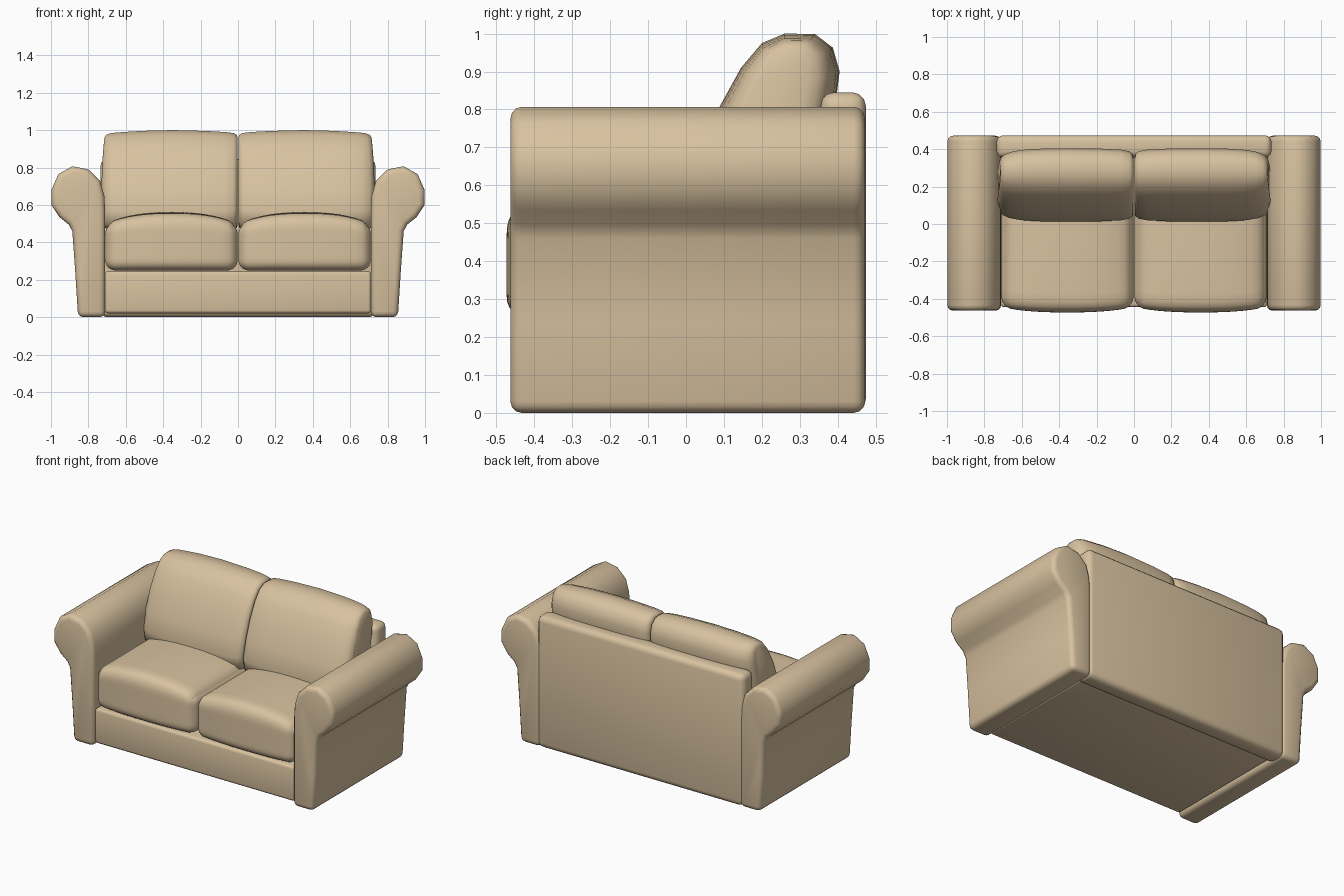
import bpy, bmesh, math
from mathutils import Vector

if "Cube" in bpy.data.objects:
    bpy.data.objects.remove(bpy.data.objects["Cube"])

fabric = bpy.data.materials.new("tan fabric")
fabric.diffuse_color = (0.69, 0.54, 0.35, 1)
fabric.use_nodes = True
fabric.node_tree.nodes["Principled BSDF"].inputs["Base Color"].default_value = fabric.diffuse_color


def finish(bm, name, angle=50):
    bmesh.ops.recalc_face_normals(bm, faces=bm.faces)
    me = bpy.data.meshes.new(name)
    bm.to_mesh(me)
    bm.free()
    me.materials.append(fabric)
    ob = bpy.data.objects.new(name, me)
    bpy.context.collection.objects.link(ob)
    bpy.ops.object.select_all(action='DESELECT')
    ob.select_set(True)
    bpy.context.view_layer.objects.active = ob
    bpy.ops.object.shade_smooth_by_angle(angle=math.radians(angle))
    return ob


def loft(rings, name, angle=50, bevel=0):
    """Skin equal-length rings of points, cap the ends, round sharp edges."""
    bm = bmesh.new()
    loops = [[bm.verts.new(p) for p in ring] for ring in rings]
    n = len(loops[0])
    for a, b in zip(loops, loops[1:]):
        for i in range(n):
            j = (i + 1) % n
            bm.faces.new((a[i], a[j], b[j], b[i]))
    bm.faces.new(loops[0])
    bm.faces.new(loops[-1][::-1])
    bmesh.ops.recalc_face_normals(bm, faces=bm.faces)
    if bevel:
        sharp = [e for e in bm.edges if e.calc_face_angle() > math.radians(60)]
        bmesh.ops.bevel(bm, geom=sharp, offset=bevel, segments=3, profile=0.5,
                        affect='EDGES', clamp_overlap=True)
    return finish(bm, name, angle)


def box(name, lo, hi, bevel):
    rings = [[(lo[0], y, lo[2]), (hi[0], y, lo[2]), (hi[0], y, hi[2]), (lo[0], y, hi[2])]
             for y in (lo[1], hi[1])]
    return loft(rings, name, 50, bevel)


# rolled arms: one x-z profile run front to back
ARM = [(0.71, 0), (0.855, 0), (0.87, 0.24), (0.886, 0.46), (0.905, 0.495), (0.955, 0.535),
       (0.998, 0.60), (0.998, 0.68), (0.96, 0.765), (0.885, 0.807), (0.80, 0.79),
       (0.738, 0.73), (0.715, 0.65), (0.71, 0.57)]
for side, s in (("left", -1), ("right", 1)):
    loft([[(s * x, y, z) for x, z in ARM] for y in (-0.463, 0.472)],
         side + "_arm", 50, 0.03)

# base and back rest
box("base", (-0.712, -0.445, 0.02), (0.712, 0.37, 0.245), 0.018)
box("back_rest", (-0.735, 0.355, 0.0), (0.735, 0.474, 0.845), 0.035)


# puffed seat cushions: rounded box, bulging upward and forward
def seat_cushion(name, s):
    bm = bmesh.new()
    bmesh.ops.create_cube(bm, size=2)
    bmesh.ops.subdivide_edges(bm, edges=bm.edges[:], cuts=17, use_grid_fill=True)
    half, r = Vector((0.354, 0.40, 0.125)), 0.055
    for v in bm.verts:
        u = Vector([math.sin(c * math.pi / 2) for c in v.co])
        p = Vector([a * h for a, h in zip(u, half)])
        q = Vector([max(-(h - r), min(h - r, c)) for c, h in zip(p, half)])
        d = p - q
        if d.length > 1e-6:
            p = q + d.normalized() * r
        across = 1 - abs(u.x) ** 2.5
        if p.z > 0:
            p.z += 0.062 * across * (p.z / half.z) * (1 - 0.15 * u.y ** 2)
        if p.y < 0:
            p.y += 0.028 * across * p.y / half.y
        v.co = p + Vector((s * 0.356, -0.045, 0.375))
    finish(bm, name, 60)


# leaning back cushions: side profile lofted across with tapered ends
SIDE = [(0.012, 0.56), (0.025, 0.48), (0.10, 0.45), (0.24, 0.46), (0.31, 0.52), (0.36, 0.66),
        (0.395, 0.82), (0.405, 0.90), (0.387, 0.963), (0.34, 0.999), (0.26, 1.0),
        (0.20, 0.975), (0.145, 0.91), (0.09, 0.81), (0.042, 0.68)]
# (x, thickness scale, height scale) from the middle of the sofa outward
STATIONS = [(0.003, 0.72, 0.86), (0.008, 0.83, 0.91), (0.025, 0.91, 0.94), (0.07, 0.96, 0.96),
            (0.18, 0.99, 0.983), (0.36, 1, 1), (0.52, 0.985, 0.985), (0.61, 0.95, 0.965),
            (0.67, 0.88, 0.95), (0.705, 0.78, 0.93), (0.722, 0.66, 0.90), (0.73, 0.5, 0.85)]


def back_cushion(name, s):
    rings = []
    for x, ty, tz in STATIONS:
        ring = []
        for y, z in SIDE:
            mid = 0.21 + 0.27 * (z - 0.74)
            nz = 0.74 + (z - 0.74) * tz
            ny = 0.21 + 0.27 * (nz - 0.74) + (y - mid) * ty
            nx = x * (1 - 0.025 * ((nz - 0.68) / 0.3) ** 2)
            ring.append((s * nx, ny, nz))
        rings.append(ring)
    loft(rings, name, 60)


for side, s in (("left", -1), ("right", 1)):
    seat_cushion(side + "_seat_cushion", s)
    back_cushion(side + "_back_cushion", s)
